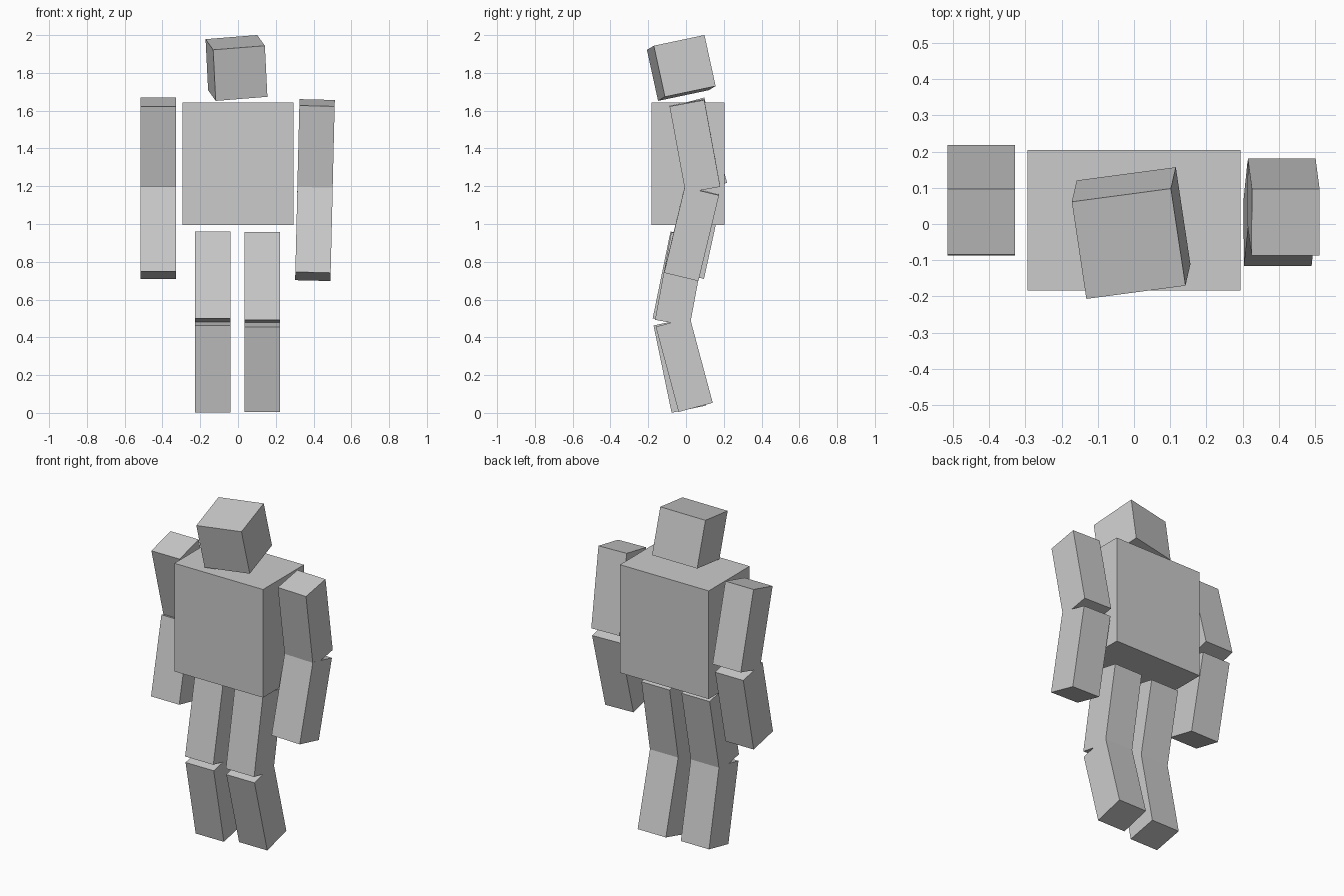
import bpy
from math import radians, sin, cos

if "Cube" in bpy.data.objects:
    bpy.data.objects.remove(bpy.data.objects["Cube"])

W = 0.187  # limb thickness


def box(name, centre, size, rot=(0, 0, 0)):
    bpy.ops.mesh.primitive_cube_add(size=1, location=centre,
                                    rotation=[radians(r) for r in rot])
    ob = bpy.context.object
    ob.name = name
    ob.scale = size
    return ob


def limb(name, x, y, z, pitch, length, lean=0):
    """Box hanging from its top front edge (y, z), swung by pitch about x."""
    a = radians(pitch)
    cy = y + sin(a) * length / 2 + cos(a) * W / 2
    cz = z - cos(a) * length / 2 + sin(a) * W / 2
    box(name, (x, cy, cz), (W, W, length), (pitch, lean, 0))


# torso and tilted head
box("torso", (0, 0.011, 1.319), (0.588, 0.388, 0.648))
box("head", (-0.008, -0.025, 1.826), (0.277, 0.277, 0.277), (11.8, -4.5, 7.6))

# arms: upper and lower blocks, bent forward at the elbow
limb("upper_arm_left", -0.422, -0.084, 1.621, 15, 0.467)
limb("lower_arm_left", -0.422, 0.011, 1.201, -12.3, 0.462)
limb("upper_arm_right", 0.413, -0.087, 1.625, 10.4, 0.467, 1.4)
limb("lower_arm_right", 0.402, -0.007, 1.198, -13.5, 0.467, 1.4)

# legs: thighs swung forward, shins swung back
limb("thigh_left", -0.134, -0.082, 0.960, -11.6, 0.469)
limb("shin_left", -0.134, -0.172, 0.463, 11.7, 0.472)
limb("thigh_right", 0.128, -0.078, 0.957, -10.5, 0.472)
limb("shin_right", 0.128, -0.160, 0.456, 15, 0.467)
